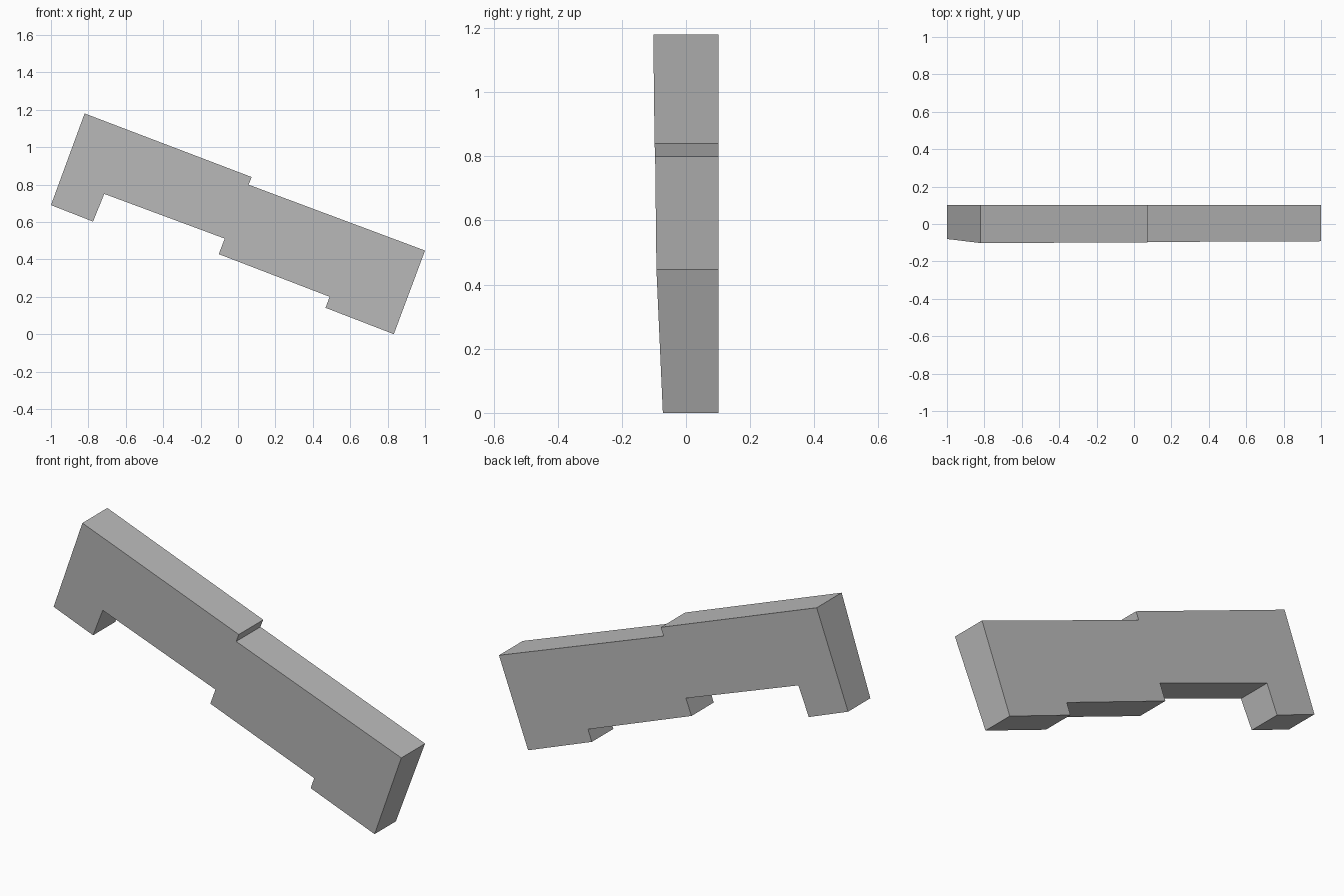
import bpy
import bmesh

cube = bpy.data.objects.get("Cube")
if cube:
    bpy.data.objects.remove(cube, do_unlink=True)

# Plain grey material
grey = bpy.data.materials.new("plain grey")
grey.use_nodes = True
colour = (0.5, 0.5, 0.5, 1)
grey.diffuse_color = colour
grey.node_tree.nodes["Principled BSDF"].inputs["Base Color"].default_value = colour

# Side outline of the tilted, stepped bar (x, z)
outline = [
    (-0.82, 1.18), (-1.0, 0.69), (-0.775, 0.602), (-0.715, 0.75),
    (-0.071, 0.511), (-0.103, 0.428), (0.49, 0.2), (0.468, 0.141),
    (0.833, 0), (1.0, 0.447), (0.057, 0.799), (0.073, 0.84),
]
back_y = 0.102


def front_y(x, z):
    """Front face leans back slightly towards the lower edge."""
    return -0.063 - 0.011 * x - 0.0407 * z


# Stepped bar: front face, back face and the walls between them
bm = bmesh.new()
front = [bm.verts.new((x, front_y(x, z), z)) for x, z in outline]
back = [bm.verts.new((x, back_y, z)) for x, z in outline]
bm.faces.new(front)
bm.faces.new(back[::-1])
count = len(outline)
for i in range(count):
    j = (i + 1) % count
    bm.faces.new((front[i], back[i], back[j], front[j]))
bmesh.ops.recalc_face_normals(bm, faces=bm.faces)

mesh = bpy.data.meshes.new("stepped_bar")
bm.to_mesh(mesh)
bm.free()
mesh.materials.append(grey)
bar = bpy.data.objects.new("stepped_bar", mesh)
bpy.context.collection.objects.link(bar)
